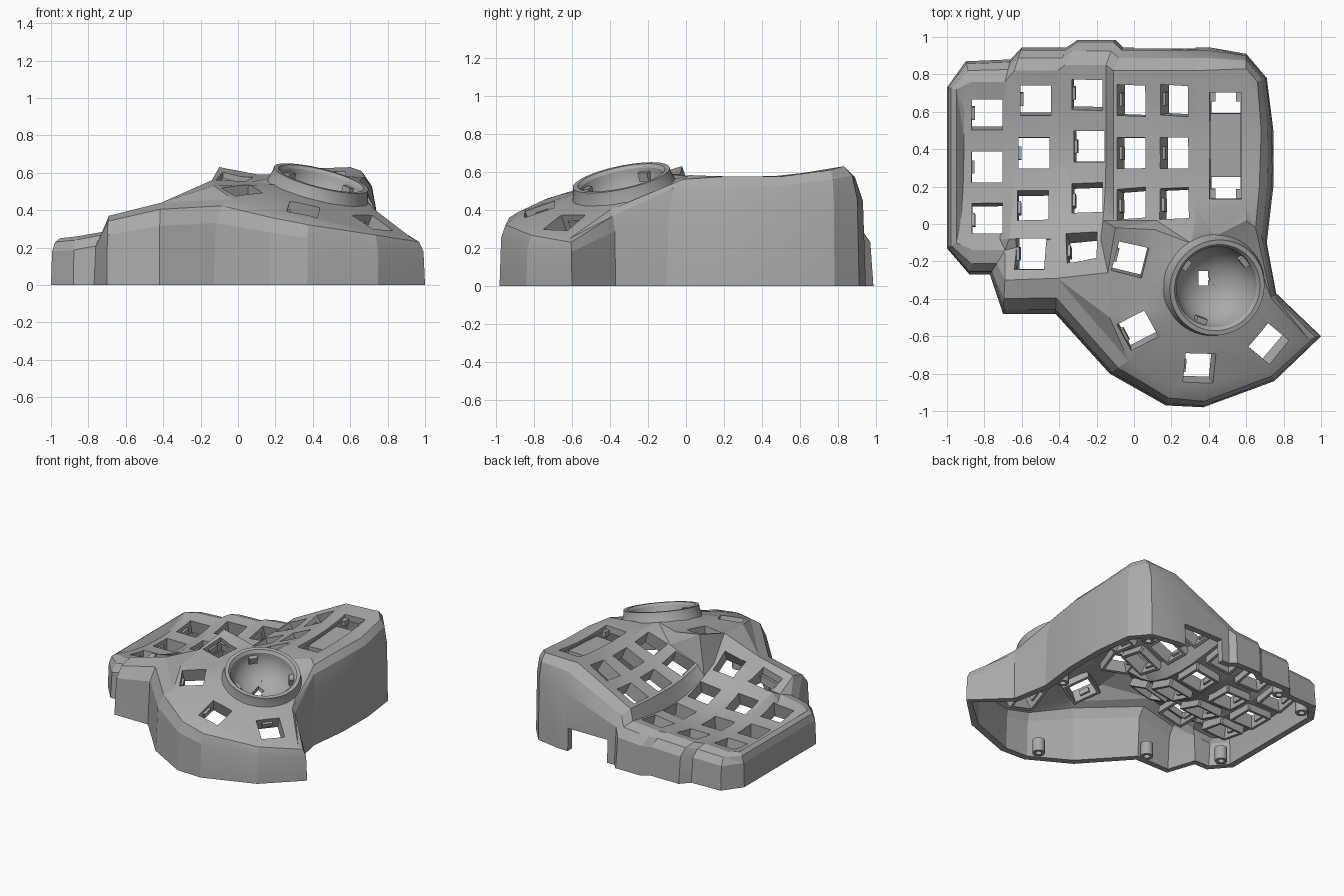
import bpy, bmesh, math
from mathutils import Vector, Matrix
from mathutils.bvhtree import BVHTree
from mathutils.geometry import delaunay_2d_cdt

cube = bpy.data.objects.get("Cube")
if cube:
    bpy.data.objects.remove(cube, do_unlink=True)

grey = bpy.data.materials.new("plain grey")
grey.use_nodes = True
colour = (0.4, 0.4, 0.4, 1)
grey.diffuse_color = colour
for node in grey.node_tree.nodes:
    if node.type == 'BSDF_PRINCIPLED':
        node.inputs["Base Color"].default_value = colour


def add_object(name, bm, helper=False):
    bmesh.ops.recalc_face_normals(bm, faces=bm.faces)
    mesh = bpy.data.meshes.new(name)
    bm.to_mesh(mesh)
    bm.free()
    mesh.materials.append(grey)
    obj = bpy.data.objects.new(name, mesh)
    bpy.context.collection.objects.link(obj)
    obj.hide_render = helper
    return obj


def add_box(bm, matrix, size, centre=(0, 0, 0)):
    scale = Matrix.Diagonal((*size, 1))
    bmesh.ops.create_cube(bm, size=1, matrix=matrix @ Matrix.Translation(centre) @ scale)


def add_tube(bm, matrix, profile, steps):
    # closed profile of (radius, height) turned round the local z axis
    rings = []
    for i in range(steps):
        turn = Matrix.Rotation(math.tau * i / steps, 4, 'Z')
        rings.append([bm.verts.new(matrix @ turn @ Vector((r, 0, h))) for r, h in profile])
    n = len(profile)
    for i, ring in enumerate(rings):
        nxt = rings[(i + 1) % steps]
        for j in range(n):
            k = (j + 1) % n
            bm.faces.new((ring[j], nxt[j], nxt[k], ring[k]))


def apply_modifiers(obj):
    bpy.context.view_layer.objects.active = obj
    for mod in list(obj.modifiers):
        bpy.ops.object.modifier_apply(modifier=mod.name)


def cut_away(obj, bm):
    cutter = add_object("opening_cutter", bm, True)
    mod = obj.modifiers.new("openings", 'BOOLEAN')
    mod.object = cutter
    mod.operation = 'DIFFERENCE'
    mod.solver = 'EXACT'
    mod.use_self = True
    apply_modifiers(obj)
    bpy.data.objects.remove(cutter, do_unlink=True)


def smooth(obj, degrees):
    bpy.ops.object.select_all(action='DESELECT')
    obj.select_set(True)
    bpy.context.view_layer.objects.active = obj
    bpy.ops.object.shade_smooth_by_angle(angle=math.radians(degrees))


# Footprint, and the matching rim of the upper face
base = [(-1, .73), (-.9, .87), (-.66, .88), (-.6, .945), (-.36, .945),
        (-.3, .985), (-.1, .985), (-.06, .945), (.4, .945), (.6, .91),
        (.71, .78), (.745, .5), (.745, .2), (.71, -.1), (.76, -.37),
        (1, -.6), (.75, -.84), (.37, -.98), (.17, -.97), (-.13, -.8),
        (-.42, -.48), (-.7, -.48), (-.77, -.27), (-.88, -.27), (-1, -.13)]
rim = [(-.95, .72, .25), (-.87, .76, .25), (-.69, .76, .26), (-.64, .82, .28), (-.41, .82, .29),
       (-.37, .85, .3), (-.15, .85, .32), (-.11, .82, .39), (.33, .82, .62), (.6, .83, .63),
       (.66, .76, .61), (.68, .5, .575), (.67, .2, .575), (.65, -.02, .56), (.735, -.4, .4),
       (.93, -.61, .25), (.72, -.78, .29), (.38, -.91, .35), (.2, -.88, .39), (-.03, -.73, .46),
       (-.41, -.29, .44), (-.69, -.3, .37), (-.69, -.14, .29), (-.86, -.14, .26), (-.95, -.1, .25)]
# Key column edges: x, then height at the back, middle and front
columns = [(-.91, .25, .2, .25), (-.69, .26, .2, .27), (-.64, .28, .22, .33),
           (-.41, .28, .22, .37), (-.37, .3, .23, .39), (-.15, .32, .26, .42),
           (-.11, .39, .37, .46), (.12, .49, .47, .54), (.33, .62, .565, .59), (.6, .63, .575, .59)]
# Raised thumb platforms
thumb = [(-.14, -.26, .56), (.07, -.32, .55), (.11, -.03, .59), (-.1, -.02, .63), (-.13, -.5, .53)]

points, edges = [], []


def add_line(line, closed=False):
    start = len(points)
    points.extend(Vector(p) for p in line)
    edges.extend((i, i + 1) for i in range(start, len(points) - 1))
    if closed:
        edges.append((len(points) - 1, start))


# Wall loops from the foot to the rounded shoulder and rim
for inset, rise in ((0, 0), (.12, .72), (.45, .92), (1, 1)):
    add_line([(b[0] + (r[0] - b[0]) * inset, b[1] + (r[1] - b[1]) * inset, r[2] * rise)
              for b, r in zip(base, rim)], True)
for x, back, middle, front in columns:
    line = []
    for y in (.62, .48, .35, .2, .08, .02, -.08):
        if y > 0 or x < -.14:
            t = (y - .35) / .45
            bend = .03 * t * t if t < 0 and x < -.14 else 0
            line.append((x - bend, y, middle + ((back if t > 0 else front) - middle) * t * t))
    add_line(line)
add_line(thumb[:4], True)
points.append(Vector(thumb[4]))

# Tilted axis of the ball socket and the foot of its collar
up = Vector((0, 0, 1))
tilt = up.rotation_difference(Vector((.25, -.21, 1)))
ball = Matrix.Translation((.445, -.34, .57)) @ tilt.to_matrix().to_4x4()
add_line([ball @ Vector((.268 * math.cos(a), .268 * math.sin(a), -.065))
          for a in (math.tau * i / 12 for i in range(12))], True)

flat, _, faces, origin, _, _ = delaunay_2d_cdt([p.xy for p in points], edges, [], 1, 1e-5)
skin = [Vector((v.x, v.y, points[o[0]].z if o else .4)) for v, o in zip(flat, origin)]
tree = BVHTree.FromPolygons(skin, faces)


def seat(x, y, turn=0):
    # frame lying on the upper skin
    height, normal = 0, Vector()
    for dx in (-.07, .07):
        for dy in (-.07, .07):
            hit, n, _, _ = tree.ray_cast(Vector((x + dx, y + dy, 2)), -up)
            height += hit.z / 4
            normal += n if n.z > 0 else -n
    normal.normalize()
    across = Vector((math.cos(turn), math.sin(turn), 0))
    along = normal.cross(across).normalized()
    across = along.cross(normal)
    m = Matrix((across, along, normal)).transposed().to_4x4()
    return Matrix.Translation((x, y, height)) @ m


# Shell
bm = bmesh.new()
verts = [bm.verts.new(v) for v in skin]
for f in faces:
    bm.faces.new([verts[i] for i in f])
shell = add_object("shell", bm)
if sum(p.normal.z for p in shell.data.polygons) < 0:
    shell.data.flip_normals()
mod = shell.modifiers.new("thickness", 'SOLIDIFY')
mod.thickness = .05
mod.offset = -1
apply_modifiers(shell)
for v in shell.data.vertices:
    v.co.z = max(v.co.z, 0)

# Key positions: column x, row y, turn
keys = [(-.785, y, 0) for y in (.585, .305, .03)]
keys += [(x, y, 0) for x, y in ((-.525, .66), (-.535, .38), (-.54, .1), (-.555, -.16))]
keys += [(x, y, 0) for x, y in ((-.25, .69), (-.24, .415), (-.25, .14), (-.28, -.12))]
keys += [(x, y, 0) for x in (-.015, .215) for y in (.66, .38, .11)]
keys += [(-.02, -.19, -.25), (.02, -.57, .5), (.35, -.77, -.1), (.72, -.64, -.7)]

# Cutters for the key holes, display slot, socket and cable notch
cut = bmesh.new()
frames = bmesh.new()
for key in keys:
    m = seat(*key)
    add_box(cut, m, (.165, .165, .26))
    for side in (-1, 1):
        add_box(frames, m, (.02, .2, .06), (side * .0925, 0, -.07))
        add_box(frames, m, (.165, .02, .06), (0, side * .0925, -.07))
    add_box(frames, m, (.02, .07, .04), (-.077, 0, -.05))
slot = seat(.49, .42)
add_box(cut, slot, (.17, .57, .26))
add_tube(cut, ball, [(.001, -.2), (.001, .2), (.24, .2), (.24, -.2)], 48)
add_box(cut, Matrix(), (.33, .3, .34), (.165, .95, 0))
cut_away(shell, cut)
smooth(shell, 15)
add_object("key_frames", frames)

# Display tray sunk in the slot
bm = bmesh.new()
add_box(bm, slot, (.19, .34, .03), (0, 0, -.04))
for side in (-1, 1):
    add_box(bm, slot, (.02, .6, .08), (side * .09, 0, -.055))
    for end in (-1, 1):
        add_box(bm, slot, (.03, .05, .04), (side * .07, end * .26, -.03))
add_object("display_tray", bm)

# Ball socket: collar and hollow cup
bowl, outer = [], []
for i in range(11):
    a = math.radians(3 + 8.5 * i)
    bowl.append((.22 * math.sin(a), -.01 - .2 * math.cos(a)))
    outer.append((.245 * math.sin(a), -.01 - .225 * math.cos(a)))
profile = bowl + [(.235, 0), (.26, 0), (.262, -.025), (.28, -.08), (.25, -.09)] + outer[-4::-1]
bm = bmesh.new()
add_tube(bm, ball, profile, 64)
socket = add_object("ball_socket", bm)
bm = bmesh.new()
add_box(bm, Matrix(), (.05, .08, .4), (.37, -.29, .35))
cut_away(socket, bm)
smooth(socket, 25)

# Bearing holders inside the cup
bm = bmesh.new()
for i in range(3):
    m = ball @ Matrix.Rotation(math.radians(39 + 105 * i), 4, 'Z')
    add_box(bm, m, (.03, .06, .05), (.2, 0, -.06))
add_object("bearing_holders", bm)

# Screw posts
bm = bmesh.new()
for x, y in ((.15, -.84), (-.45, -.4), (-.88, -.12), (-.88, .74), (-.6, .83), (.64, 0), (.56, .82)):
    add_tube(bm, Matrix.Translation((x, y, 0)), [(.022, 0), (.043, 0), (.043, .1), (.022, .1)], 20)
posts = add_object("screw_posts", bm)
smooth(posts, 30)
